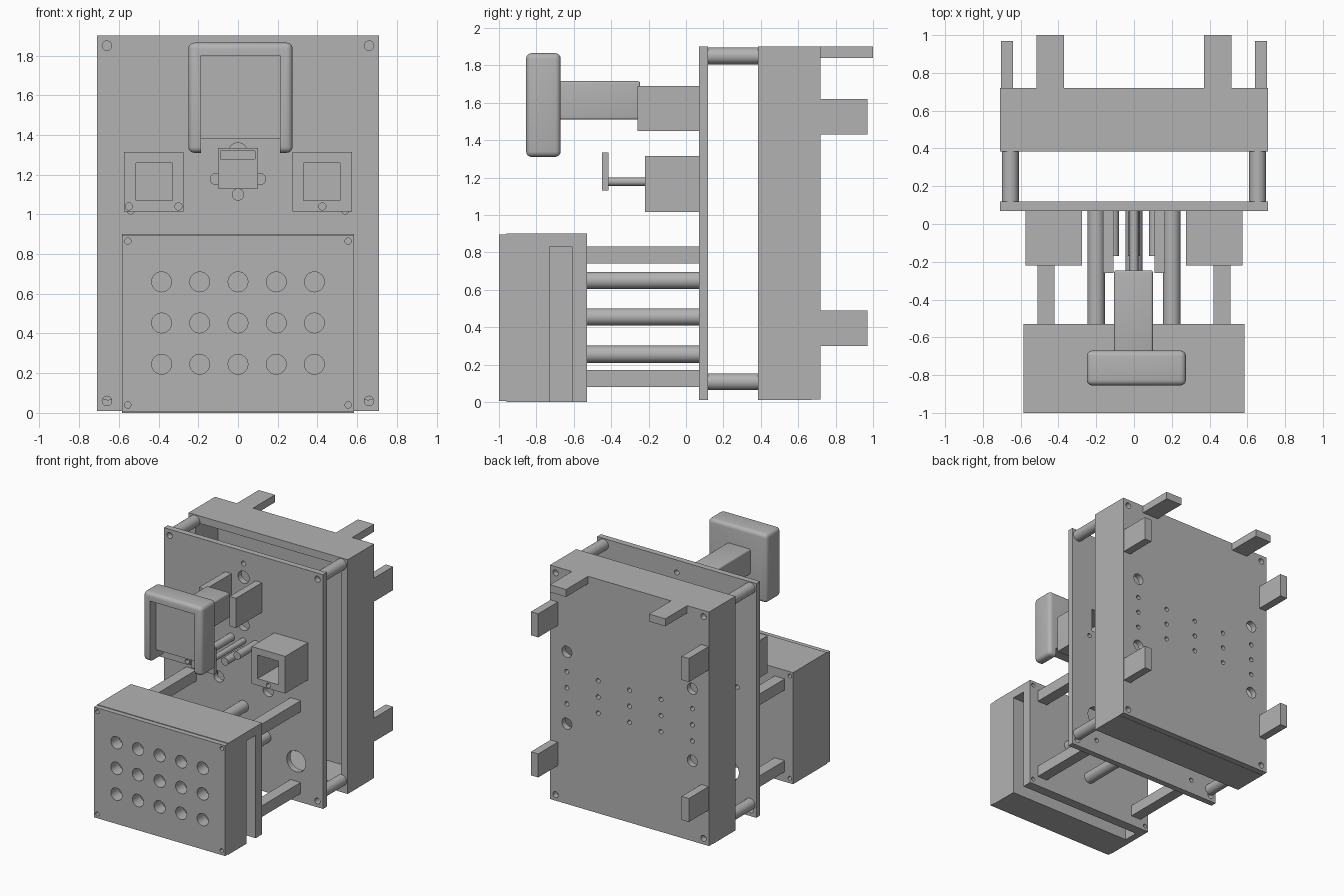
import bpy, bmesh, math
from mathutils import Matrix, Vector

default = bpy.data.objects.get("Cube")
if default:
    bpy.data.objects.remove(default, do_unlink=True)

GREY = (0.45, 0.45, 0.45, 1)
grey = bpy.data.materials.new("plain grey")
grey.use_nodes = True
grey.diffuse_color = GREY
grey.node_tree.nodes["Principled BSDF"].inputs["Base Color"].default_value = GREY


def add_box(bm, x, y, z):
    size = Vector((x[1] - x[0], y[1] - y[0], z[1] - z[0]))
    mid = Vector((sum(x) / 2, sum(y) / 2, sum(z) / 2))
    bmesh.ops.create_cube(bm, size=1, matrix=Matrix.Translation(mid) @ Matrix.Diagonal(size).to_4x4())


def add_rod(bm, x, z, r, y, sides=24):
    mat = Matrix.Translation((x, sum(y) / 2, z)) @ Matrix.Rotation(math.pi / 2, 4, 'X')
    bmesh.ops.create_cone(bm, cap_ends=True, segments=sides, radius1=r, radius2=r,
                          depth=y[1] - y[0], matrix=mat)


def finish(bm, name):
    mesh = bpy.data.meshes.new(name)
    bm.to_mesh(mesh)
    bm.free()
    mesh.materials.append(grey)
    ob = bpy.data.objects.new(name, mesh)
    bpy.context.collection.objects.link(ob)
    return ob


def box(name, x, y, z):
    bm = bmesh.new()
    add_box(bm, x, y, z)
    return finish(bm, name)


def rod(name, x, z, r, y):
    bm = bmesh.new()
    add_rod(bm, x, z, r, y)
    return smooth(finish(bm, name))


def activate(ob):
    bpy.ops.object.select_all(action='DESELECT')
    ob.select_set(True)
    bpy.context.view_layer.objects.active = ob


def smooth(ob):
    activate(ob)
    bpy.ops.object.shade_smooth_by_angle(angle=math.radians(35))
    return ob


def cut(ob, boxes=(), rods=()):
    """Subtract boxes and y-facing round holes from a part."""
    bm = bmesh.new()
    for b in boxes:
        add_box(bm, *b)
    for r in rods:
        add_rod(bm, *r)
    cutter = finish(bm, "cutter")
    cutter.hide_render = True
    mod = ob.modifiers.new("cut", 'BOOLEAN')
    mod.operation, mod.solver, mod.object = 'DIFFERENCE', 'EXACT', cutter
    activate(ob)
    bpy.ops.object.modifier_apply(modifier=mod.name)
    bpy.data.objects.remove(cutter, do_unlink=True)
    return smooth(ob)


def bevel(ob, width):
    mod = ob.modifiers.new("round", 'BEVEL')
    mod.width, mod.segments = width, 4
    activate(ob)
    bpy.ops.object.modifier_apply(modifier=mod.name)
    return smooth(ob)


W = 0.71
SIDES = (("right", -1), ("left", 1))
corners = [(s * 0.66, z) for s in (-1, 1) for z in (0.06, 1.85)]

# Rear housing: a tray open to the front, closed by a drilled back panel
housing = box("rear_housing", (-W, W), (0.385, 0.672), (0.01, 1.9))
cut(housing, [((-W + 0.06, W - 0.06), (0.3, 0.8), (0.07, 1.84))])
panel = box("back_panel", (-W, W), (0.672, 0.72), (0.012, 1.9))
span = (0.6, 0.8)
holes = [(x, z, 0.018, span) for x in (-0.56, -0.28, 0, 0.28, 0.56) for z in (0.82, 0.95, 1.08)]
holes += [(x, z, 0.045, span) for x in (-0.56, 0.56) for z in (0.66, 1.24)]
holes += [(x, z, 0.024, span) for x, z in corners]
cut(panel, rods=holes)

# Rear tabs
for side, s in SIDES:
    box(side + "_top_tab", sorted((s * 0.37, s * 0.515)), (0.72, 1.0), (1.84, 1.9))
    for level, z in (("lower", 0.3), ("upper", 1.43)):
        box(f"{side}_{level}_side_tab", sorted((s * 0.64, s * 0.705)), (0.72, 0.97), (z, z + 0.19))

# Middle plate with screw holes, cable holes and openings behind the side boxes
plate = box("middle_plate", (-W, W), (0.07, 0.118), (0.01, 1.9))
span = (0, 0.2)
holes = [(x, z, 0.024, span) for x, z in corners]
holes += [(0, 1.8, 0.02, span), (0, 1.69, 0.05, span), (0, 1.31, 0.05, span)]
for s in (-1, 1):
    holes += [(s * 0.47, 0.33, 0.085, span), (s * 0.22, 0.83, 0.045, span),
              (s * 0.47, 0.125, 0.018, span), (s * 0.54, 1.02, 0.018, span)]
openings = [(sorted((s * 0.33, s * 0.515)), span, (1.07, 1.26)) for s in (-1, 1)]
cut(plate, openings, holes)

# Round spacers between plate and housing
for side, s in SIDES:
    for level, z in (("lower", 0.108), ("upper", 1.85)):
        rod(f"{side}_{level}_spacer", s * 0.655, z, 0.045, (0.118, 0.385))

# Open side boxes on the plate
for side, s, screws in (("right", -1, (-0.55, -0.30)), ("left", 1, (0.425,))):
    b = box(side + "_side_box", sorted((s * 0.275, s * 0.575)), (-0.22, 0.07), (1.015, 1.315))
    cut(b, [(sorted((s * 0.33, s * 0.515)), (-0.4, 0.2), (1.07, 1.26))],
        [(x, 1.04, 0.018, (-0.3, -0.15)) for x in screws])

# Front box: block, top cover, closed right wall and a rear wall around an open slot
front = box("front_box", (-0.585, 0.585), (-0.96, -0.53), (0.0, 0.9))
cut(front, [((-0.53, 0.7), (-0.73, -0.61), (-0.1, 0.83))])
cut(front, rods=[(s * 0.555, z, 0.016, (-0.58, -0.4)) for s in (-1, 1) for z in (0.04, 0.865)])
face = box("front_panel", (-0.585, 0.585), (-1.0, -0.96), (0.005, 0.895))
xs, zs = (-0.385, -0.193, 0, 0.193, 0.385), (0.245, 0.453, 0.66)
buttons = [(x, z, 0.05, (-1.1, -0.9)) for x in xs for z in zs]
cut(front, rods=buttons)
cut(face, rods=buttons + [(s * 0.555, z, 0.016, (-1.1, -0.9)) for s in (-1, 1) for z in (0.04, 0.865)])

# Square posts and round tubes carrying the front box
for side, s in SIDES:
    for level, z in (("lower", 0.08), ("upper", 0.74)):
        box(f"{side}_{level}_post", sorted((s * 0.42, s * 0.51)), (-0.53, 0.07), (z, z + 0.09))
for name, x, z in (("top", 0, 0.65), ("bottom", 0, 0.255), ("right", -0.2, 0.455), ("left", 0.2, 0.455)):
    rod(name + "_tube", x, z, 0.046, (-0.53, 0.07))

# Arm brackets, arm and rounded screen hood
for side, s in SIDES:
    box(side + "_arm_bracket", sorted((s * 0.108, s * 0.165)), (-0.26, 0.07), (1.45, 1.69))
bevel(box("screen_arm", (-0.105, 0.1), (-0.68, -0.245), (1.51, 1.715)), 0.012)
hood = bevel(box("screen_hood", (-0.25, 0.275), (-0.855, -0.67), (1.31, 1.865)), 0.03)
cut(hood, [((-0.187, 0.212), (-1, -0.5), (1.2, 1.38))])
cut(hood, [((-0.187, 0.212), (-1, -0.78), (1.3, 1.8))], [(-0.04, 1.59, 0.016, (-0.9, -0.74))])

# Small lever plate on a stick, ringed by short pegs
lever = box("lever_plate", (-0.1, 0.1), (-0.45, -0.415), (1.13, 1.335))
cut(lever, [((-0.088, 0.085), (-0.5, -0.43), (1.28, 1.32))])
rod("lever_stick", 0, 1.178, 0.023, (-0.42, 0.07))
for name, x, z in (("right", -0.11, 1.178), ("left", 0.11, 1.178), ("lower", 0, 1.1)):
    rod(name + "_peg", x, z, 0.031, (-0.17, 0.07))
